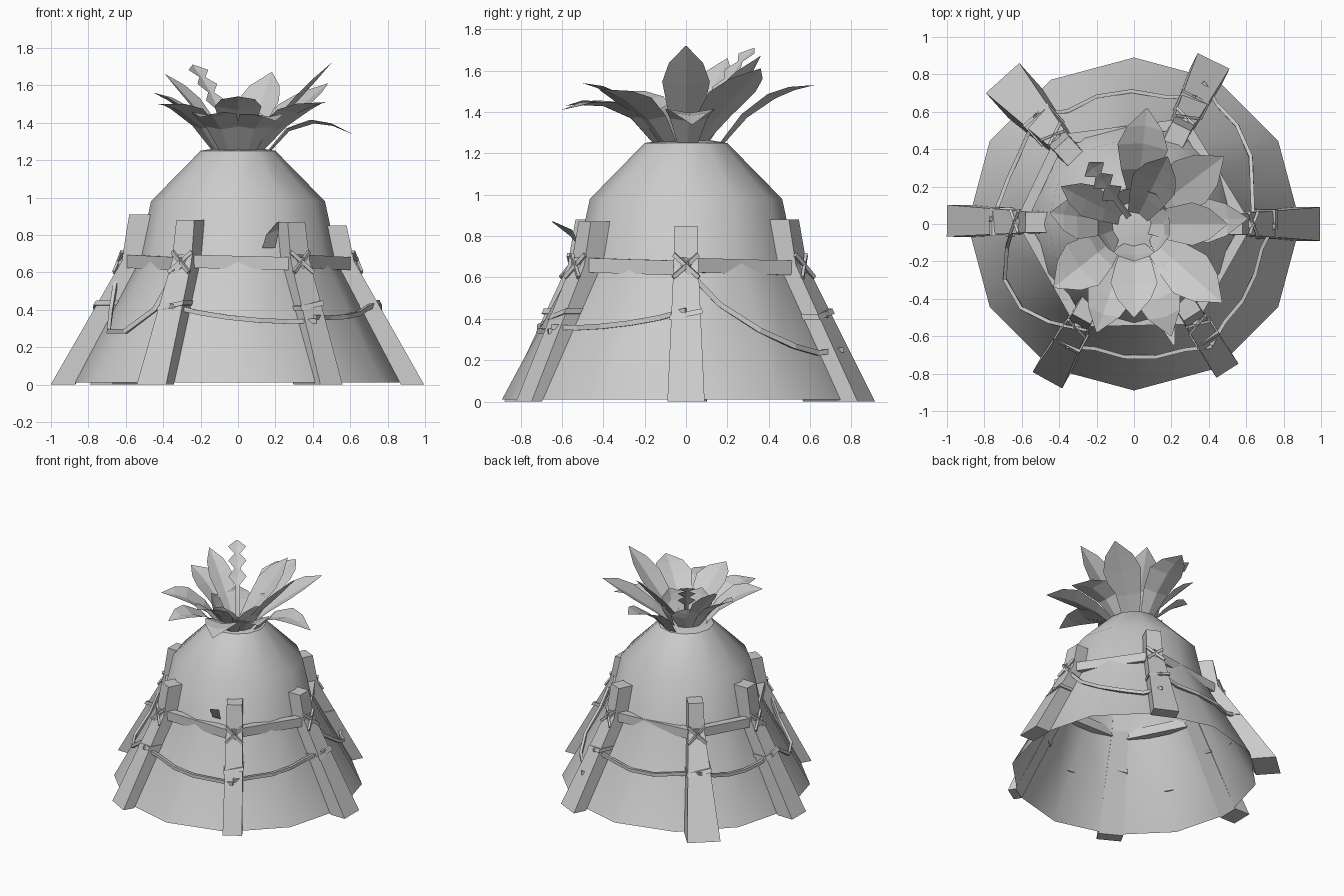
import bpy, bmesh, math
from mathutils import Vector

cube = bpy.data.objects.get("Cube")
if cube:
    bpy.data.objects.remove(cube, do_unlink=True)

mat = bpy.data.materials.new("plain grey")
mat.use_nodes = True
GREY = (0.6, 0.6, 0.6, 1)
mat.diffuse_color = GREY
mat.node_tree.nodes["Principled BSDF"].inputs["Base Color"].default_value = GREY


def build(name, rings, caps=True, closed=True, smooth=False):
    """Skin a list of equal-length vertex rings."""
    bm = bmesh.new()
    loops = [[bm.verts.new(p) for p in ring] for ring in rings]
    n = len(loops[0])
    for a, b in zip(loops, loops[1:]):
        for i in range(n if closed else n - 1):
            j = (i + 1) % n
            bm.faces.new((a[i], a[j], b[j], b[i]))
    if caps:
        bm.faces.new(loops[0])
        bm.faces.new(loops[-1])
    bmesh.ops.recalc_face_normals(bm, faces=bm.faces)
    mesh = bpy.data.meshes.new(name)
    bm.to_mesh(mesh)
    bm.free()
    mesh.materials.append(mat)
    ob = bpy.data.objects.new(name, mesh)
    bpy.context.collection.objects.link(ob)
    if smooth:
        bpy.ops.object.select_all(action='DESELECT')
        ob.select_set(True)
        bpy.context.view_layer.objects.active = ob
        bpy.ops.object.shade_smooth_by_angle(angle=math.radians(40))
    return ob


def bar(name, pts, thick, tall):
    """Sweep a rectangle along a path."""
    pts = [Vector(p) for p in pts]
    rings = []
    for i, p in enumerate(pts):
        t = (pts[min(i + 1, len(pts) - 1)] - pts[max(i - 1, 0)]).normalized()
        side = t.cross(Vector((0, 0, 1))).normalized() * thick / 2
        up = side.cross(t).normalized() * tall / 2
        rings.append([p + side + up, p - side + up, p - side - up, p + side - up])
    return build(name, rings)


# Dome shell, open underneath
PROFILE = [(0.89, 0.01), (0.53, 0.68), (0.465, 0.98), (0.2, 1.25), (0.08, 1.27)]


def dome_radius(z):
    for (r0, z0), (r1, z1) in zip(PROFILE, PROFILE[1:]):
        if z <= z1:
            return r0 + (r1 - r0) * (z - z0) / (z1 - z0)


def circle(r, z, n=12):
    return [(r * math.cos(i * math.tau / n), r * math.sin(i * math.tau / n), z) for i in range(n)]


build("dome", [circle(r, z) for r, z in PROFILE[:-1]], caps=False, smooth=True)
build("dome_cap", [circle(r, z) for r, z in PROFILE[-2:]], smooth=True)

# Leaning posts hugging the dome: angle, outer foot radius, top height, foot width
POSTS = {
    "left": (0, 0.995, 0.85, 0.18),
    "back_left": (64, 0.97, 0.88, 0.19),
    "back_right": (132, 1.05, 0.88, 0.24),
    "right": (179, 1.0, 0.91, 0.17),
    "front_right": (241, 0.955, 0.88, 0.18),
    "front_left": (302.5, 0.93, 0.87, 0.14),
}
KNEE = 0.66


class Post:
    def __init__(self, angle, foot, top, width):
        a = math.radians(angle)
        self.out = Vector((math.cos(a), math.sin(a), 0))
        self.side = Vector((-self.out.y, self.out.x, 0))
        self.foot, self.top, self.width = foot, top, width

    def size(self, z):
        """Inner radius, outer radius and width at a height."""
        inner = dome_radius(z) - 0.025
        knee_outer = dome_radius(KNEE) + 0.08
        if z < KNEE:
            f = z / KNEE
            return inner, self.foot + (knee_outer - self.foot) * f, self.width + (0.12 - self.width) * f
        f = (z - KNEE) / (self.top - KNEE)
        return inner, knee_outer - 0.04 * f, 0.12 - 0.01 * f

    def ring(self, z, grow=0.0, tilt=0.0):
        inner, outer, w = self.size(z)
        s = self.side * (w / 2 + grow)
        o, i = self.out * (outer + grow), self.out * inner
        hi, lo = Vector((0, 0, z + tilt)), Vector((0, 0, z - tilt))
        return [o + s + hi, o - s + lo, i - s + lo, i + s + hi]

    def face(self, z, s=0.0, gap=0.006):
        _, outer, w = self.size(z)
        return self.out * (outer + gap) + self.side * s * w / 2 + Vector((0, 0, z))


posts = {}
for name, spec in POSTS.items():
    p = posts[name] = Post(*spec)
    build(name + "_post", [p.ring(z) for z in (0, KNEE, p.top)])
    # Rope binding and crossed lashings
    build(name + "_binding", [p.ring(z, 0.008, 0.015) for z in (0.41, 0.435)])
    for s in (-1, 1):
        bar(name + "_lashing", [p.face(0.6, -s), p.face(0.71, s)], 0.015, 0.02)

# Horizontal beams from post to post
names = list(POSTS)
for i, a in enumerate(names):
    b = names[(i + 1) % len(names)]
    pa, pb = posts[a].face(0.66, gap=-0.025), posts[b].face(0.645, gap=-0.025)
    d = (pb - pa).normalized() * 0.03
    bar(a + "_beam", [pa - d, pb + d], 0.055, 0.07)

# Sagging ropes: start post, end post, start height, lowest height, end height
ROPES = [
    ("left", "back_left", 0.64, 0.3, 0.25),
    ("back_left", "back_right", 0.42, 0.36, 0.42),
    ("back_right", "right", 0.42, 0.35, 0.42),
    ("right", "front_right", 0.64, 0.27, 0.64),
    ("front_right", "front_left", 0.42, 0.35, 0.34),
    ("front_left", "left", 0.36, 0.37, 0.44),
]
for a, b, za, zm, zb in ROPES:
    start, end = posts[a].face(za), posts[b].face(zb)
    path = [start]
    for f in (0.2, 0.4, 0.6, 0.8):
        p = start.lerp(end, f)
        p.z = za + (zb - za) * f - ((za + zb) / 2 - zm) * 4 * f * (1 - f)
        flat = Vector((p.x, p.y, 0))
        r = max(flat.length, dome_radius(p.z) + 0.01)
        path.append(flat.normalized() * r + Vector((0, 0, p.z)))
    bar(a + "_rope", path + [end], 0.02, 0.025)

# Small flap on the front
build("front_flap", [[(0.13, -0.5, 0.73), (0.2, -0.5, 0.73)],
                     [(0.15, -0.56, 0.8), (0.22, -0.55, 0.83)],
                     [(0.21, -0.65, 0.87), (0.22, -0.64, 0.87)]], caps=False, closed=False)


# Crown leaves: blade bends from the root through a shoulder to the tip
def leaf(name, tip, width, shoulder=0.0, root=0.13, jagged=False):
    tip = Vector(tip)
    out = Vector((tip.x, tip.y, 0)).normalized()
    side = Vector((-out.y, out.x, 0))
    start = out * root + Vector((0, 0, 1.24))
    mid = start.lerp(tip, 0.5) + Vector((0, 0, shoulder))
    mid -= out * shoulder * 0.3
    if jagged:
        steps = [(i / 10, (0.3, 1)[i % 2] if i > 4 else 0.25) for i in range(10)] + [(1, 0.05)]
    else:
        steps = [(0, 0.4), (0.3, 0.75), (0.6, 1), (0.8, 0.72), (1, 0.02)]
    rings = []
    for t, w in steps:
        c = start * (1 - t) ** 2 + mid * 2 * t * (1 - t) + tip * t * t
        s = side * width * w / 2
        crease = (Vector((0, 0, 1)) - out) * 0.04 * width * w
        rings.append([c + s + crease, c - crease, c - s + crease])
    build(name, rings, caps=False, closed=False)


# Tip, width, shoulder rise, root radius
LEAVES = [
    ((0.07, 0.62, 1.53), 0.27, 0.13, 0.17), ((0.48, 0.36, 1.61), 0.28, 0.05, 0.08),
    ((0.61, 0.03, 1.34), 0.24, 0.22, 0.16), ((0.5, 0.0, 1.72), 0.23, 0.02, 0.06),
    ((0.47, -0.42, 1.51), 0.27, 0.12, 0.13), ((0.2, -0.6, 1.41), 0.25, 0.2, 0.15),
    ((0.0, -0.5, 1.54), 0.25, 0.12, 0.1), ((-0.2, -0.58, 1.43), 0.25, 0.18, 0.15),
    ((-0.43, -0.34, 1.5), 0.28, 0.14, 0.13), ((-0.45, 0.06, 1.56), 0.24, 0.1, 0.1),
    ((-0.39, 0.2, 1.66), 0.18, 0.06, 0.06), ((0.18, 0.36, 1.67), 0.25, 0.02, 0.03),
]
for i, (tip, width, shoulder, root) in enumerate(LEAVES):
    leaf(f"leaf_{i + 1}", tip, width, shoulder, root)
leaf("jagged_leaf", (-0.24, 0.33, 1.71), 0.13, 0.08, 0.03, True)

# Short broad leaves around the base of the crown
for i in range(5):
    a = math.radians(-90 + i * 360 / 5)
    leaf("base_leaf", (0.2 * math.cos(a), 0.2 * math.sin(a), 1.45), 0.22, 0, 0.1)
